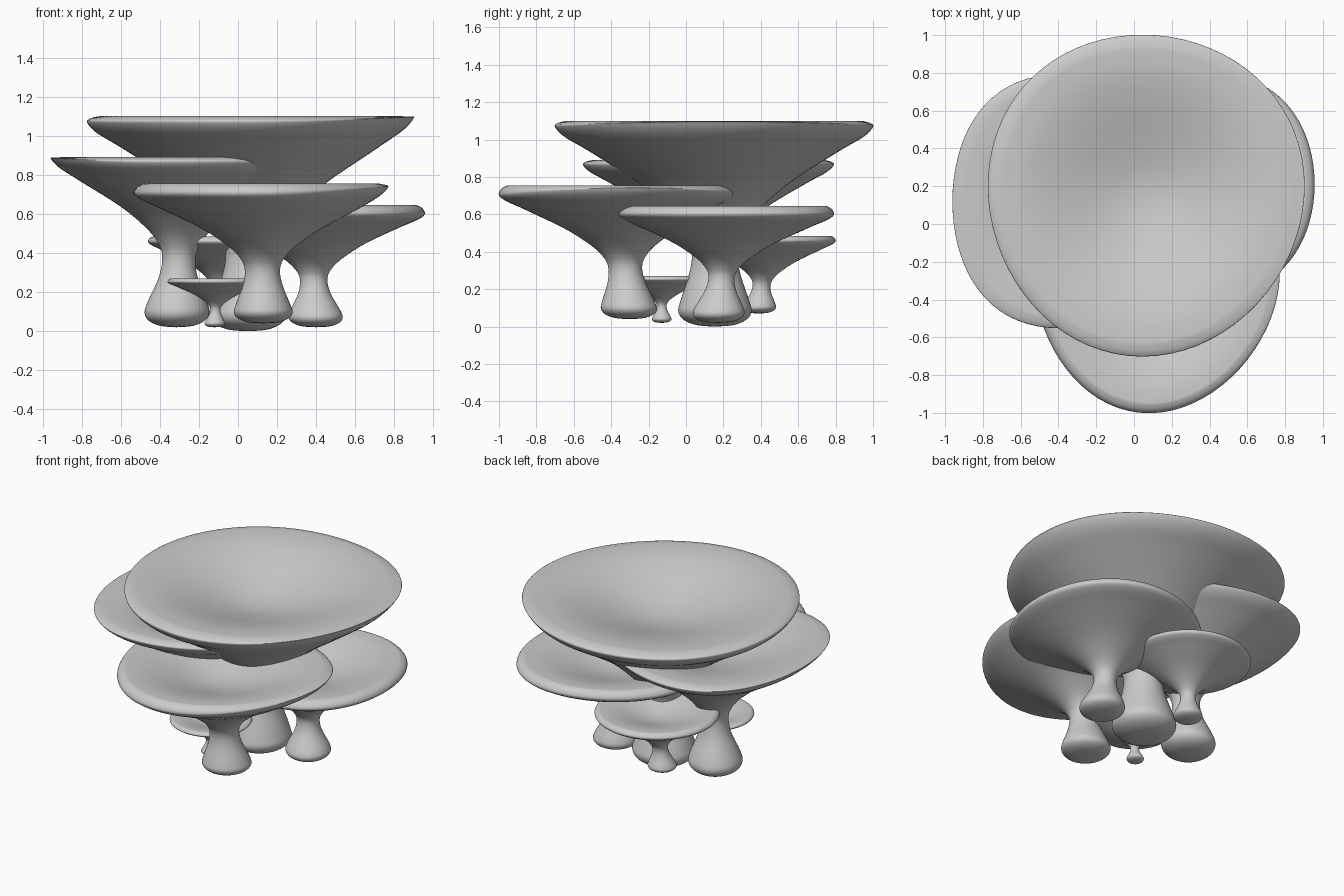
import bpy, bmesh, math

if "Cube" in bpy.data.objects:
    bpy.data.objects.remove(bpy.data.objects["Cube"])

SEG = 72


def catmull(pts, steps=5):
    """Smooth curve through 2D profile points."""
    out = []
    for i in range(len(pts) - 1):
        p0, p1, p2, p3 = pts[max(i - 1, 0)], pts[i], pts[i + 1], pts[min(i + 2, len(pts) - 1)]
        for s in range(steps):
            t = s / steps
            out.append(tuple(
                0.5 * (2 * b + (c - a) * t + (2 * a - 5 * b + 4 * c - d) * t * t
                       + (3 * b - a - 3 * c + d) * t ** 3)
                for a, b, c, d in zip(p0, p1, p2, p3)))
    out.append(pts[-1])
    return out


def profile(z0, top, rx, rb, rn, zn, drop):
    """Foot, neck, flared underside, rounded lip and dished top."""
    h, lip = zn - z0, top - drop
    pts = [(0, z0), (rb * .5, z0 + .02 * h), (rb * .85, z0 + .09 * h), (rb, z0 + .2 * h),
           (rb * .93, z0 + .36 * h), (rn + .2 * (rb - rn), z0 + .72 * h), (rn, zn)]
    for fz, fr in ((.15, .035), (.32, .15), (.55, .39), (.8, .745), (.92, .93), (1, 1)):
        pts.append((rn + fr * (rx - rn), zn + fz * (lip - zn)))
    pts += [(rx * .985, top - drop * .4), (rx * .94, top - drop * .05), (rx * .9, top)]
    depth = .185 * rx
    for f in (.8, .7, .58, .46, .34, .2, .1, 0):
        t = (.9 - f) / .9
        pts.append((rx * f, top - depth * t * t * (3 - 2 * t)))
    return catmull(pts)


def mushroom(name, foot, cap, z0, top, rx, ry, rb, rn, zn, drop,
             sharp=0.0, side=1, egg=(0, 0)):
    bm = bmesh.new()
    rings = []
    for r, z in profile(z0, top, rx, rb, rn, zn, drop):
        # stem axis drifts toward the cap centre
        k = min(max((z - z0) / (top - .25 * rx - z0), 0), 1)
        cx, cy = (foot[i] + (cap[i] - foot[i]) * k for i in (0, 1))
        if r < 1e-5:
            rings.append([bm.verts.new((cx, cy, z))])
            continue
        q = min(r / rx, 1)
        sy = 1 + (ry / rx - 1) * q
        ring = []
        for i in range(SEG):
            a = 2 * math.pi * i / SEG
            c, s = math.cos(a), math.sin(a)
            # lip rises to a thin edge on one side
            lift = sharp * max(0, side * c) ** 2 * q ** 6 * max(0, min(top - z, drop))
            # egg-shaped rim, blunt toward the egg vector
            ring.append(bm.verts.new((cx + r * c + egg[0] * s * s * q * q,
                                      cy + r * sy * s + egg[1] * c * c * q * q, z + lift)))
        rings.append(ring)
    for a, b in zip(rings, rings[1:]):
        for i in range(SEG):
            j = (i + 1) % SEG
            if len(a) == 1:
                bm.faces.new((a[0], b[j], b[i]))
            elif len(b) == 1:
                bm.faces.new((a[i], a[j], b[0]))
            else:
                bm.faces.new((a[i], a[j], b[j], b[i]))
    bmesh.ops.recalc_face_normals(bm, faces=bm.faces)
    for f in bm.faces:
        f.smooth = True
    me = bpy.data.meshes.new(name)
    bm.to_mesh(me)
    bm.free()
    bpy.context.collection.objects.link(bpy.data.objects.new(name, me))


# six mushrooms: foot centre, cap centre, heights, cap radii, foot/neck radii
mushroom("large_mushroom", (.05, .155), (.065, .15), 0, 1.10, .837, .85, .195, .12, .40, .033, .9, 1, (-.02, .05))
mushroom("left_mushroom", (-.315, .14), (-.29, .12), .02, .89, .67, .67, .165, .085, .37, .027, .9, -1, (-.11, 0))
mushroom("front_mushroom", (.13, -.30), (.12, -.35), .04, .755, .65, .65, .15, .09, .31, .053, .7, 1, (-.04, .09))
mushroom("right_mushroom", (.40, .17), (.375, .21), .02, .645, .58, .58, .138, .07, .26, .048, 0, 1, (.07, 0))
mushroom("back_mushroom", (-.10, .39), (-.08, .42), .07, .485, .38, .38, .088, .048, .22, .029)
mushroom("small_mushroom", (-.12, -.13), (-.11, -.13), .02, .27, .25, .25, .052, .026, .11, .019)
